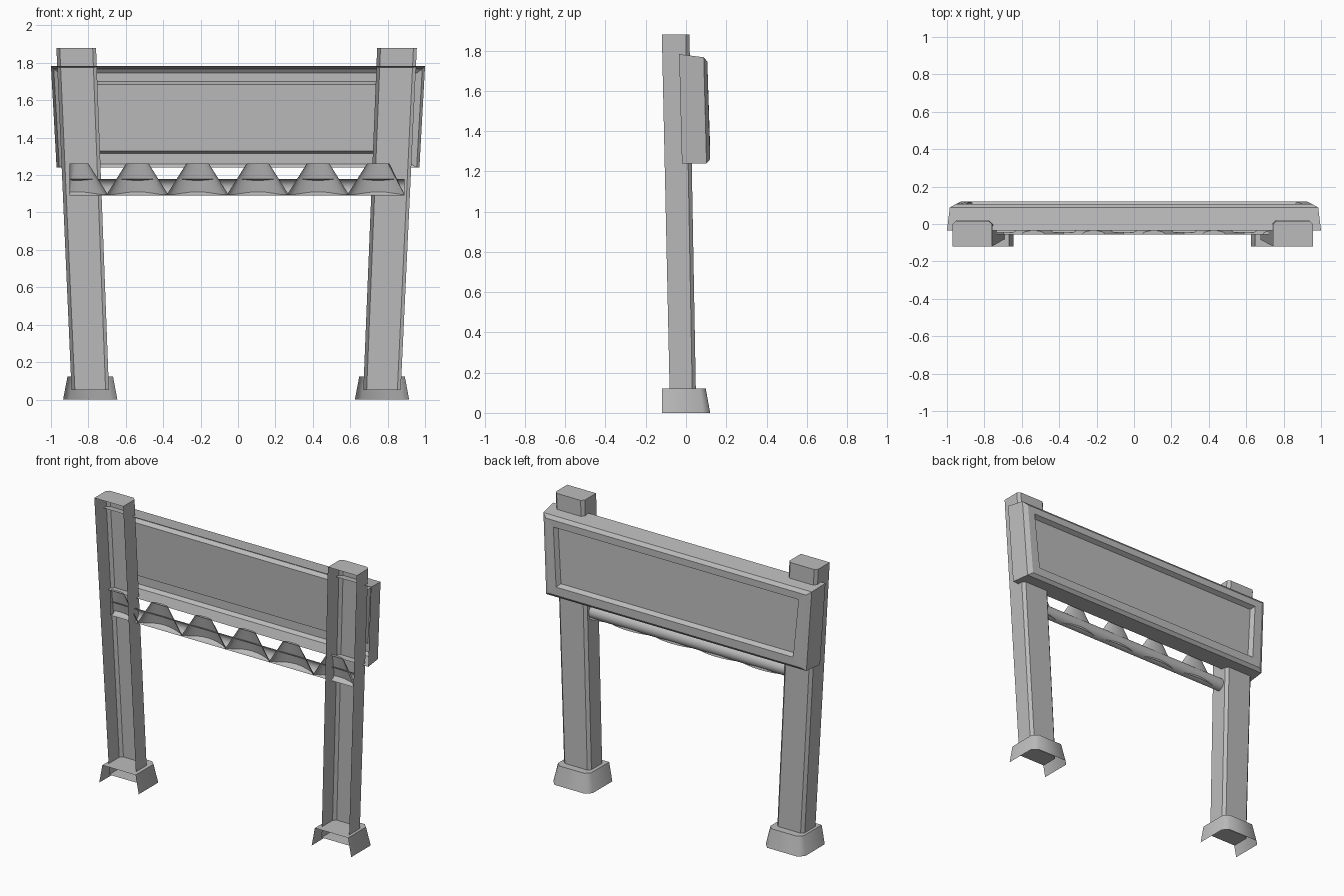
import bpy, bmesh, math

old = bpy.data.objects.get("Cube")
if old:
    bpy.data.objects.remove(old)

grey = bpy.data.materials.new("plain grey")
grey.use_nodes = True
colour = (0.5, 0.5, 0.5, 1)
grey.diffuse_color = colour
grey.node_tree.nodes["Principled BSDF"].inputs["Base Color"].default_value = colour


def loft(name, rings, closed=False, caps=(), smooth=None):
    """Skin a sheet through rings of equal length; caps lists ring indices to fill."""
    bm = bmesh.new()
    rows = [[bm.verts.new(p) for p in ring] for ring in rings]
    n = len(rows[0])
    for a, b in zip(rows, rows[1:]):
        for i in range(n if closed else n - 1):
            j = (i + 1) % n
            bm.faces.new((a[i], a[j], b[j], b[i]))
    for c in caps:
        bm.faces.new(rows[c])
    bmesh.ops.recalc_face_normals(bm, faces=bm.faces)
    # Open shells must face away from the hollow front
    if sum(f.normal.y * f.calc_area() for f in bm.faces) < 0:
        bmesh.ops.reverse_faces(bm, faces=bm.faces)
    mesh = bpy.data.meshes.new(name)
    bm.to_mesh(mesh)
    bm.free()
    mesh.materials.append(grey)
    ob = bpy.data.objects.new(name, mesh)
    bpy.context.collection.objects.link(ob)
    if smooth:
        bpy.ops.object.select_all(action='DESELECT')
        ob.select_set(True)
        bpy.context.view_layer.objects.active = ob
        bpy.ops.object.shade_smooth_by_angle(angle=math.radians(smooth))
    return ob


def channel(cx, half, front, back, z, cut):
    """Open-fronted section with chamfered back corners."""
    return [(cx - half, front, z), (cx - half, back - cut, z),
            (cx - half + cut, back, z), (cx + half - cut, back, z),
            (cx + half, back - cut, z), (cx + half, front, z)]


# Leaning hollow posts and flared feet
for side, low, high in (("right", -0.79, -0.865), ("left", 0.77, 0.85)):
    loft(side + "_post", [channel(low, 0.1, -0.08, 0.05, 0.05, 0.018),
                          channel(high, 0.106, -0.12, 0.017, 1.88, 0.018)],
         caps=(0, 1))
    loft(side + "_foot", [channel(low, 0.145, -0.12, 0.12, 0, 0.035),
                          channel(low, 0.122, -0.12, 0.098, 0.122, 0.03)],
         caps=(1,), smooth=50)


# Sign board, hollow at the front, with a recessed panel at the back
def board_ring(y, half, top, bottom):
    low = half - 0.03
    return [(-low, y + 0.007, bottom), (low, y + 0.007, bottom),
            (half, y - 0.007, top), (-half, y - 0.007, top)]


loft("sign_board", [board_ring(-0.027, 1.0, 1.782, 1.24),
                    board_ring(0.095, 0.985, 1.767, 1.24),
                    board_ring(0.113, 0.955, 1.745, 1.26),
                    board_ring(0.113, 0.9, 1.7, 1.315),
                    board_ring(0.083, 0.885, 1.685, 1.33)],
     closed=True, caps=(4,))

# Half-round crossbeam
arc = [math.pi * i / 12 for i in range(13)]
loft("crossbeam", [[(x, -0.045 + 0.045 * math.sin(a), 1.135 + 0.045 * math.cos(a))
                    for a in arc] for x in (-0.9, 0.89)], smooth=40)


# Row of half-cone ornaments along the beam, trimmed at the beam ends
def half_cone(cx, half, depth, z):
    return [(min(max(cx - half * math.cos(a), -0.9), 0.89),
             -0.055 + depth * math.sin(a), z) for a in arc]


for i in range(6):
    cx = -0.86 + 0.322 * i
    loft("cone_ornament_%d" % (i + 1), [half_cone(cx, 0.165, 0.05, 1.095),
                                        half_cone(cx, 0.06, 0.02, 1.262)],
         caps=(1,), smooth=40)
